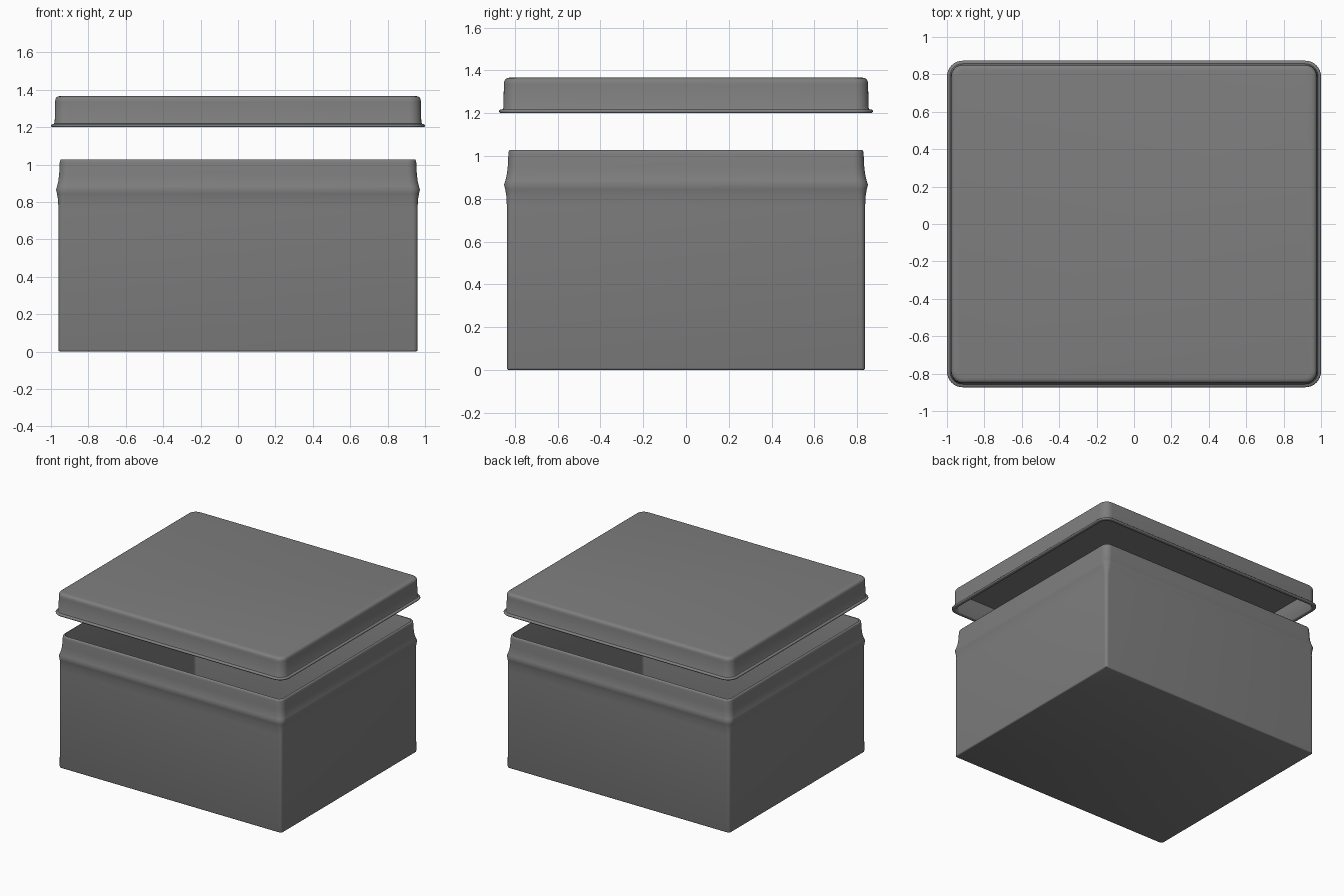
import bpy, bmesh, math

if "Cube" in bpy.data.objects:
    bpy.data.objects.remove(bpy.data.objects["Cube"])

SEG = 8  # segments per rounded corner

grey = bpy.data.materials.new("dark_grey")
grey.diffuse_color = (0.21, 0.21, 0.21, 1)
grey.use_nodes = True
grey.node_tree.nodes["Principled BSDF"].inputs["Base Color"].default_value = grey.diffuse_color


def ring(bm, hx, hy, r, z):
    """One rounded-rectangle loop at height z."""
    verts = []
    for i, (sx, sy) in enumerate([(1, 1), (-1, 1), (-1, -1), (1, -1)]):
        for k in range(SEG + 1):
            a = math.pi / 2 * (i + k / SEG)
            verts.append(bm.verts.new((sx * (hx - r) + r * math.cos(a),
                                       sy * (hy - r) + r * math.sin(a), z)))
    return verts


def loft(name, hx, hy, profile):
    """Skin a profile of (outward offset, corner radius, z); cap both ends."""
    bm = bmesh.new()
    rings = [ring(bm, hx + o, hy + o, r, z) for o, r, z in profile]
    for a, b in zip(rings, rings[1:]):
        for i in range(len(a)):
            j = (i + 1) % len(a)
            bm.faces.new((a[i], a[j], b[j], b[i]))
    bm.faces.new(rings[0])
    bm.faces.new(rings[-1])
    bmesh.ops.recalc_face_normals(bm, faces=bm.faces)
    mesh = bpy.data.meshes.new(name)
    bm.to_mesh(mesh)
    bm.free()
    mesh.materials.append(grey)
    obj = bpy.data.objects.new(name, mesh)
    bpy.context.collection.objects.link(obj)
    bpy.ops.object.select_all(action='DESELECT')
    obj.select_set(True)
    bpy.context.view_layer.objects.active = obj
    bpy.ops.object.shade_smooth_by_angle(angle=math.radians(50))
    return obj


# Box: outer wall with flared bead below the neck, then the inside cavity
loft("box", 0.96, 0.837, [
    (-0.008, 0.015, 0.0), (-0.002, 0.018, 0.003), (0.0, 0.02, 0.01),
    (0.0, 0.025, 0.76), (0.002, 0.035, 0.81), (0.008, 0.045, 0.845),
    (0.013, 0.05, 0.866), (0.007, 0.05, 0.885), (0.0, 0.05, 0.915),
    (-0.004, 0.05, 0.95), (-0.007, 0.05, 1.01), (-0.009, 0.048, 1.022),
    (-0.014, 0.045, 1.028),
    (-0.022, 0.04, 1.028), (-0.025, 0.036, 1.022),
    (-0.025, 0.02, 0.025)])

# Lid: rolled rim at the bottom, rounded top edge, hollow underneath
loft("lid", 0.98, 0.853, [
    (-0.014, 0.055, 1.35), (-0.012, 0.055, 1.206), (-0.006, 0.06, 1.2),
    (0.015, 0.08, 1.2), (0.02, 0.084, 1.205), (0.02, 0.084, 1.211),
    (0.015, 0.08, 1.216), (0.004, 0.068, 1.218), (0.0, 0.065, 1.226),
    (-0.002, 0.062, 1.335), (-0.004, 0.06, 1.35), (-0.009, 0.057, 1.359),
    (-0.018, 0.052, 1.364), (-0.03, 0.045, 1.366)])
